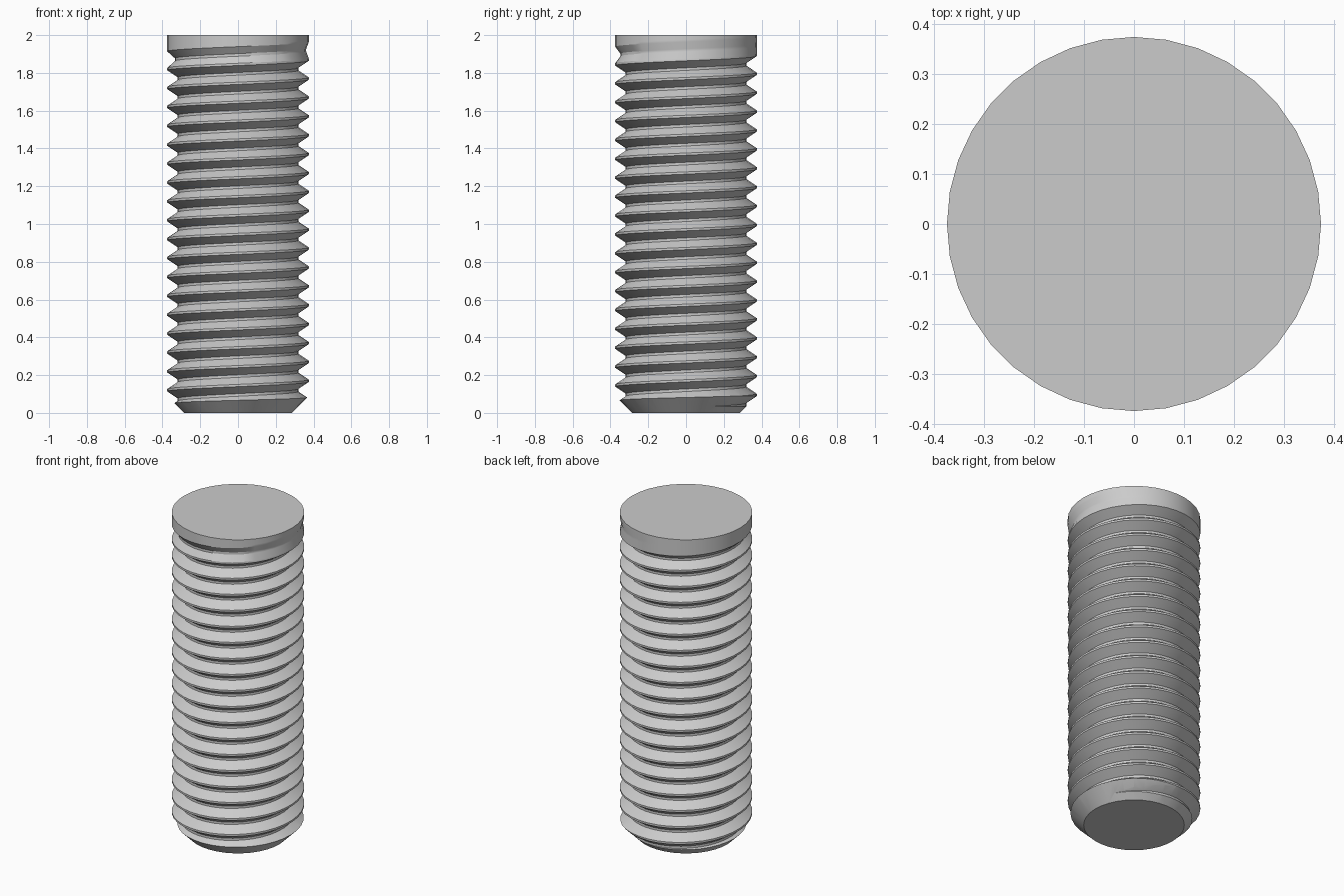
import bpy, bmesh
from math import cos, sin, tau

cube = bpy.data.objects.get("Cube")
if cube:
    bpy.data.objects.remove(cube, do_unlink=True)

SIDES = 36
RADIUS, DEPTH, PITCH = 0.375, 0.055, 0.1
HEIGHT = 2.0
ROOT_START = 0.02      # height of the groove centre at angle zero
FADE_END = 1.945       # groove height where the thread has run out


def add_object(name, bm):
    bmesh.ops.recalc_face_normals(bm, faces=bm.faces[:])
    mesh = bpy.data.meshes.new(name)
    bm.to_mesh(mesh)
    bm.free()
    obj = bpy.data.objects.new(name, mesh)
    bpy.context.collection.objects.link(obj)
    return obj


def ring_point(i, radius, z):
    angle = tau * i / SIDES
    return (radius * cos(angle), radius * sin(angle), z)


# Threaded rod: one groove profile swept along a helix, overlong at both ends
groove = [(-0.044, 0), (-0.007, 1), (0.007, 1), (0.044, 0)]
first, last = -4, 23
bm = bmesh.new()
columns = [[] for _ in range(SIDES)]
for i in range(SIDES):
    for turn in range(first, last):
        root = ROOT_START + PITCH * (turn + i / SIDES)
        fade = min(1, max(0, (FADE_END - root) / PITCH))
        for dz, cut in groove:
            r = RADIUS - DEPTH * cut * fade
            columns[i].append(bm.verts.new(ring_point(i, r, root + dz)))

rows, step = len(columns[0]), len(groove)
for i in range(SIDES):
    a = columns[i]
    # the last column meets the first one a full turn higher
    b = columns[i + 1] if i + 1 < SIDES else columns[0][step:]
    for j in range(len(b) - 1):
        bm.faces.new((a[j], b[j], b[j + 1], a[j + 1]))

# Close both open ends with a fan to a centre point
for z, low in ((-0.8, True), (HEIGHT + 0.8, False)):
    centre = bm.verts.new((0, 0, z))
    for e in [e for e in bm.edges if e.is_boundary]:
        if (e.verts[0].co.z < 1) == low and centre not in e.verts:
            bm.faces.new((e.verts[0], e.verts[1], centre))
rod = add_object("threaded_rod", bm)

# Trimming body: flat ends and the chamfered tip
bm = bmesh.new()
rings = [[bm.verts.new(ring_point(i, r, z)) for i in range(SIDES)]
         for r, z in ((0.285, 0), (0.42, 0.135), (0.42, HEIGHT))]
for low, high in zip(rings, rings[1:]):
    for i in range(SIDES):
        n = (i + 1) % SIDES
        bm.faces.new((low[i], low[n], high[n], high[i]))
bm.faces.new(rings[0])
bm.faces.new(rings[-1])
trim = add_object("trim_body", bm)
trim.hide_render = True

bpy.ops.object.select_all(action="DESELECT")
rod.select_set(True)
bpy.context.view_layer.objects.active = rod
mod = rod.modifiers.new("trim_ends", "BOOLEAN")
mod.operation = "INTERSECT"
mod.solver = "EXACT"
mod.object = trim
bpy.ops.object.modifier_apply(modifier=mod.name)
bpy.data.objects.remove(trim, do_unlink=True)

# Plain steel colour
steel = bpy.data.materials.new("steel_grey")
steel.use_nodes = True
colour = (0.6, 0.6, 0.6, 1)
steel.diffuse_color = colour
steel.node_tree.nodes["Principled BSDF"].inputs["Base Color"].default_value = colour
rod.data.materials.clear()
rod.data.materials.append(steel)
bpy.ops.object.shade_smooth_by_angle(angle=0.5)
